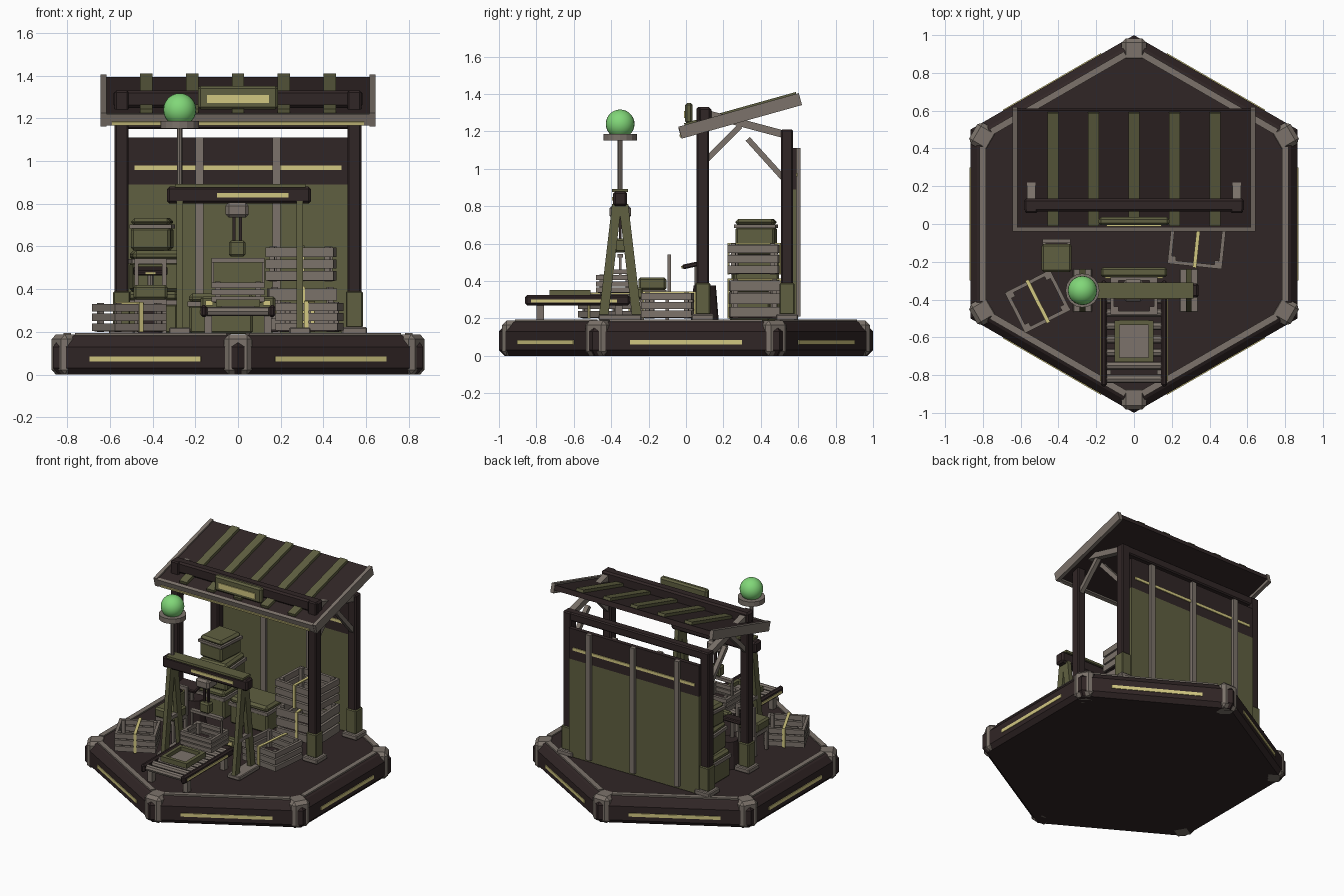
import bpy, bmesh, math
from mathutils import Vector, Matrix

if "Cube" in bpy.data.objects:
    bpy.data.objects.remove(bpy.data.objects["Cube"])


def material(name, rgb):
    m = bpy.data.materials.new(name)
    m.use_nodes = True
    m.diffuse_color = (*rgb, 1)
    m.node_tree.nodes["Principled BSDF"].inputs["Base Color"].default_value = (*rgb, 1)
    return m


BROWN = material("dark brown", (0.030, 0.019, 0.019))
GREY = material("warm grey", (0.20, 0.17, 0.145))
OLIVE = material("olive", (0.115, 0.115, 0.052))
YELLOW = material("pale yellow", (0.64, 0.57, 0.22))
GREEN = material("lamp green", (0.22, 0.68, 0.19))


def finish(name, bm, mat, matrix=Matrix(), bevel=0):
    if bevel:
        bmesh.ops.bevel(bm, geom=bm.edges[:], offset=bevel, segments=1, affect='EDGES')
    bmesh.ops.recalc_face_normals(bm, faces=bm.faces[:])
    mesh = bpy.data.meshes.new(name)
    bm.to_mesh(mesh)
    bm.free()
    mesh.materials.append(mat)
    ob = bpy.data.objects.new(name, mesh)
    ob.matrix_world = matrix
    bpy.context.collection.objects.link(ob)
    return ob


def box(name, centre, size, mat, bevel=0, frame=Matrix()):
    """Box by centre and size, inside an optional local frame."""
    bm = bmesh.new()
    bmesh.ops.create_cube(bm, size=1)
    bmesh.ops.scale(bm, vec=size, verts=bm.verts)
    return finish(name, bm, mat, frame @ Matrix.Translation(centre), bevel)


def bar(name, a, b, width, depth, mat):
    """Straight square bar between two points."""
    a, b = Vector(a), Vector(b)
    turn = (b - a).to_track_quat('Z', 'X').to_matrix().to_4x4()
    frame = Matrix.Translation((a + b) / 2) @ turn
    return box(name, (0, 0, 0), (width, depth, (b - a).length), mat, 0, frame)


def cylinder(name, centre, radius, height, mat, sides=16, turn=Matrix(), top=None):
    bm = bmesh.new()
    bmesh.ops.create_cone(bm, cap_ends=True, segments=sides, radius1=radius,
                          radius2=radius if top is None else top, depth=height)
    return finish(name, bm, mat, Matrix.Translation(centre) @ turn)


def hexagon(name, rings, mat):
    """Stack of hexagonal rings given as (radius, height)."""
    bm = bmesh.new()
    loops = [[bm.verts.new((r * math.sin(k * math.pi / 3), r * math.cos(k * math.pi / 3), z))
              for k in range(6)] for r, z in rings]
    for low, high in zip(loops, loops[1:]):
        for k in range(6):
            bm.faces.new((low[k], low[k - 1], high[k - 1], high[k]))
    bm.faces.new(loops[0])
    bm.faces.new(loops[-1])
    return finish(name, bm, mat)


def at(x, y, z=0, degrees=0):
    return Matrix.Translation((x, y, z)) @ Matrix.Rotation(math.radians(degrees), 4, 'Z')


# Hexagonal platform with corner blocks, edge trim and light strips
hexagon("platform", [(0.97, 0), (1, 0.03), (1, 0.13), (0.96, 0.175), (0.94, 0.185)], BROWN)
for k in range(6):
    corner = Matrix.Rotation(k * math.pi / 3, 4, 'Z')
    box("corner_block", (0, -0.92, 0.094), (0.13, 0.125, 0.188), GREY, 0.022, corner)
    side = Matrix.Rotation((k + 0.5) * math.pi / 3, 4, 'Z')
    box("edge_trim", (0, -0.80, 0.187), (0.82, 0.035, 0.014), GREY, 0, side)
    box("side_light", (0, -0.867, 0.072), (0.6, 0.008, 0.024), YELLOW, 0, side)

# Shelter posts with sleeves, feet, side rails and braces
for x in (-0.545, 0.545):
    for y, top in ((0.09, 1.33), (0.54, 1.21)):
        box("shelter_post", (x, y, (top + 0.19) / 2), (0.066, 0.066, top - 0.19), BROWN, 0.008)
        box("post_sleeve", (x, y, 0.305), (0.08, 0.08, 0.17), OLIVE, 0.006)
        box("post_foot", (x, y, 0.205), (0.12, 0.12, 0.035), GREY, 0.006)
    bar("side_rail", (x, 0.09, 1.30), (x, 0.54, 1.18), 0.04, 0.045, GREY)
    bar("front_brace", (x, 0.11, 1.05), (x, 0.29, 1.23), 0.03, 0.03, GREY)
    bar("rear_brace", (x, 0.52, 0.95), (x, 0.33, 1.16), 0.03, 0.03, GREY)
box("front_beam", (0, 0.10, 1.29), (1.165, 0.07, 0.08), BROWN, 0.012)
box("rear_beam", (0, 0.54, 1.18), (1.1, 0.06, 0.06), BROWN, 0.008)

# Back wall in two panels with battens
box("lower_wall", (0, 0.575, 0.54), (1.03, 0.03, 0.70), OLIVE)
box("upper_wall", (0, 0.575, 1.0), (1.03, 0.03, 0.22), BROWN)
for y in (0.558, 0.592):
    box("wall_stripe", (0, y, 0.968), (0.97, 0.009, 0.02), YELLOW)
for x in (-0.18, 0.18):
    box("front_batten", (x, 0.552, 0.65), (0.038, 0.02, 0.92), GREY)
for x in (-0.35, 0, 0.35):
    box("rear_batten", (x, 0.6, 0.66), (0.036, 0.025, 0.90), GREY)

# Sloping roof
roof = Matrix.Translation((0, 0.29, 1.283)) @ Matrix.Rotation(math.radians(15.6), 4, 'X')
box("roof_panel", (0, 0, 0.005), (1.25, 0.66, 0.035), BROWN, 0, roof)
for x in (-0.63, 0.63):
    box("roof_side_trim", (x, 0, 0), (0.026, 0.668, 0.066), GREY, 0, roof)
box("roof_front_trim", (0, -0.325, 0), (1.25, 0.022, 0.055), GREY, 0, roof)
box("roof_light", (0, -0.337, -0.017), (1.18, 0.008, 0.016), YELLOW, 0, roof)
for k in range(-2, 3):
    box("roof_rib", (k * 0.215, 0.01, 0.03), (0.058, 0.62, 0.026), OLIVE, 0, roof)

# Sign board above the roof edge
box("sign_board", (0, 0.015, 1.297), (0.375, 0.042, 0.11), OLIVE, 0.012)
box("sign_light", (0, -0.008, 1.29), (0.29, 0.008, 0.038), YELLOW)

# Gantry: beam, splayed legs and feet
box("gantry_beam", (0.005, -0.352, 0.84), (0.675, 0.075, 0.08), BROWN, 0.012)
box("gantry_cap", (0.01, -0.352, 0.885), (0.61, 0.085, 0.016), OLIVE)
box("gantry_light", (0.07, -0.392, 0.84), (0.335, 0.008, 0.02), YELLOW)
for x in (-0.273, 0.29):
    for s in (-1, 1):
        bar("gantry_leg", (x, -0.352 + s * 0.09, 0.2), (x, -0.352 + s * 0.018, 0.81),
            0.05, 0.03, OLIVE)
    box("gantry_tie", (x, -0.352, 0.45), (0.03, 0.13, 0.025), GREY)
    box("gantry_foot", (x, -0.352, 0.205), (0.1, 0.23, 0.03), GREY, 0.005)

# Hoist with cables, block and spreader
box("hoist_trolley", (-0.004, -0.352, 0.77), (0.108, 0.115, 0.07), GREY, 0.015)
for x in (-0.018, 0.012):
    box("hoist_cable", (x, -0.352, 0.68), (0.014, 0.014, 0.13), BROWN)
box("hoist_block", (-0.004, -0.352, 0.59), (0.078, 0.06, 0.075), OLIVE, 0.01)
box("spreader_bar", (0, -0.352, 0.535), (0.25, 0.03, 0.02), GREY)
for x in (-0.118, 0.118):
    box("spreader_hanger", (x, -0.352, 0.48), (0.012, 0.014, 0.1), GREY)

# Lamp on the gantry
cylinder("lamp_pole", (-0.273, -0.352, 1.02), 0.013, 0.28, GREY, 8)
cylinder("lamp_dish", (-0.273, -0.352, 1.17), 0.09, 0.035, GREY)
bulb_mesh = bmesh.new()
bmesh.ops.create_uvsphere(bulb_mesh, u_segments=24, v_segments=14, radius=0.077)
bulb = finish("lamp_bulb", bulb_mesh, GREEN, Matrix.Translation((-0.273, -0.352, 1.24)))
bulb.data.shade_smooth()


def crate(name, frame, w, d, h, strap=True):
    """Open slatted crate with corner posts and an optional strap."""
    box(name + "_floor", (0, 0, 0.012), (w - 0.02, d - 0.02, 0.02), BROWN, 0, frame)
    step = h / 3
    for s in (-1, 1):
        for k in range(3):
            z = (k + 0.5) * step
            box(name + "_slat", (0, s * (d / 2 - 0.01), z), (w, 0.02, step * 0.78), GREY, 0, frame)
            box(name + "_slat", (s * (w / 2 - 0.01), 0, z), (0.02, d - 0.04, step * 0.78), GREY, 0, frame)
        for t in (-1, 1):
            box(name + "_post", (s * (w / 2 - 0.03), t * (d / 2 - 0.03), h / 2),
                (0.025, 0.025, h), GREY, 0, frame)
        if strap:
            box(name + "_strap", (0, s * (d / 2 + 0.003), h / 2), (0.02, 0.008, h), YELLOW, 0, frame)
    if strap:
        box(name + "_strap", (0, 0, h), (0.02, d + 0.014, 0.008), YELLOW, 0, frame)


crate("left_crate", at(-0.51, -0.41, 0.2, 27), 0.27, 0.24, 0.135)
crate("front_crate", at(0.335, -0.09, 0.2, -6), 0.29, 0.27, 0.14)
crate("lower_crate", at(0.30, 0.365, 0.2, 2), 0.32, 0.27, 0.21)
crate("upper_crate", at(0.295, 0.365, 0.435, -3), 0.32, 0.27, 0.165)
crate("conveyor_crate", at(0, -0.38, 0.335), 0.25, 0.2, 0.1, False)


def chest(name, frame, w, d, h):
    """Storage chest with a lid and a grey band."""
    box(name, (0, 0, h * 0.36), (w, d, h * 0.72), OLIVE, 0.012, frame)
    box(name + "_band", (0, 0, h * 0.74), (w + 0.012, d + 0.012, h * 0.12), GREY, 0, frame)
    box(name + "_lid", (0, 0, h * 0.88), (w, d, h * 0.24), OLIVE, 0.016, frame)


chest("bottom_chest", at(-0.40, 0.37, 0.19), 0.24, 0.26, 0.2)
chest("middle_chest", at(-0.39, 0.37, 0.39, 4), 0.22, 0.24, 0.19)
chest("top_chest", at(-0.402, 0.375, 0.582, -4), 0.185, 0.21, 0.15)
chest("floor_chest", at(-0.08, 0.34, 0.19), 0.3, 0.22, 0.19)

# Roller conveyor with rails, legs and tray
for s in (-1, 1):
    box("conveyor_rail", (s * 0.16, -0.58, 0.297), (0.032, 0.56, 0.055), BROWN, 0.01)
    box("conveyor_light", (s * 0.177, -0.6, 0.293), (0.008, 0.46, 0.016), YELLOW)
    for y in (-0.78, -0.36):
        box("conveyor_leg", (s * 0.14, y, 0.23), (0.035, 0.04, 0.09), GREY)
    box("tail_lamp", (s * 0.135, -0.284, 0.335), (0.035, 0.008, 0.025), YELLOW)
sideways = Matrix.Rotation(math.pi / 2, 4, 'Y')
for k in range(8):
    cylinder("conveyor_roller", (0, -0.82 + k * 0.07, 0.295), 0.022, 0.29, GREY, 8, sideways)
box("conveyor_end", (0, -0.255, 0.335), (0.35, 0.05, 0.06), OLIVE, 0.01)
for s in (-1, 1):
    box("tray_side", (s * 0.09, -0.62, 0.335), (0.025, 0.22, 0.035), OLIVE)
    box("tray_end", (0, -0.62 + s * 0.098, 0.335), (0.155, 0.025, 0.035), OLIVE)
box("tray_floor", (0, -0.62, 0.322), (0.16, 0.18, 0.01), GREY)

# Chair facing the conveyor
box("chair_seat", (-0.41, -0.18, 0.385), (0.16, 0.15, 0.07), OLIVE, 0.012)
box("chair_frame", (-0.41, -0.175, 0.34), (0.15, 0.14, 0.025), GREY)
for x in (-0.475, -0.345):
    for y in (-0.235, -0.1):
        box("chair_leg", (x, y, 0.265), (0.02, 0.02, 0.15), GREY)
    box("chair_back_post", (x, -0.09, 0.44), (0.02, 0.02, 0.2), GREY)
box("chair_back_rail", (-0.41, -0.09, 0.53), (0.15, 0.02, 0.025), GREY)

# Control stand behind the chair
cylinder("stand_base", (-0.41, 0.1, 0.28), 0.075, 0.19, BROWN, 12, top=0.06)
cylinder("stand_neck", (-0.41, 0.06, 0.42), 0.015, 0.12, GREY, 8)
panel = Matrix.Translation((-0.41, 0.03, 0.485)) @ Matrix.Rotation(math.radians(12), 4, 'X')
box("stand_panel", (0, 0, 0), (0.16, 0.1, 0.025), BROWN, 0.006, panel)
box("stand_light", (0, -0.052, 0), (0.045, 0.008, 0.012), YELLOW, 0, panel)
